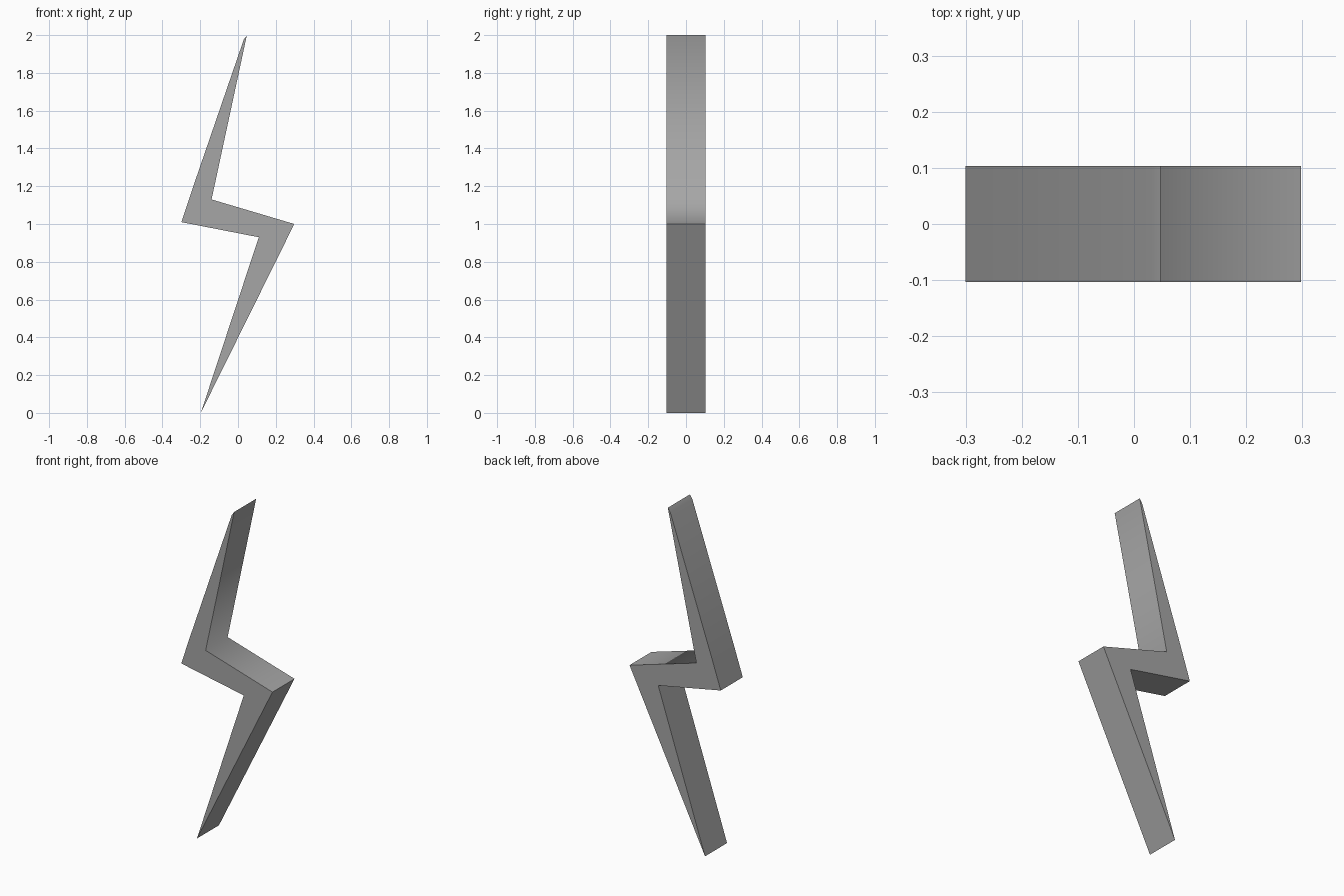
import bpy
import bmesh
import math

cube = bpy.data.objects.get("Cube")
if cube:
    bpy.data.objects.remove(cube, do_unlink=True)

HALF_DEPTH = 0.103

# Zigzag outline in x and z, anticlockwise from the upper tip
outline = [
    (0.047, 2.0), (0.03, 1.975), (-0.24, 1.19), (-0.3, 1.01),
    (0.11, 0.93), (-0.197, 0.0), (0.298, 1.0), (-0.14, 1.13),
]

# Plain grey surface
grey = bpy.data.materials.new("grey")
grey.use_nodes = True
colour = (0.38, 0.38, 0.38, 1)
grey.diffuse_color = colour
shader = next(n for n in grey.node_tree.nodes if n.type == "BSDF_PRINCIPLED")
shader.inputs["Base Color"].default_value = colour

# Bolt: front outline extruded straight to the back
bm = bmesh.new()
front = bm.faces.new([bm.verts.new((x, -HALF_DEPTH, z)) for x, z in outline])
result = bmesh.ops.extrude_face_region(bm, geom=[front], use_keep_orig=True)
moved = [v for v in result["geom"] if isinstance(v, bmesh.types.BMVert)]
bmesh.ops.translate(bm, vec=(0, 2 * HALF_DEPTH, 0), verts=moved)
bmesh.ops.recalc_face_normals(bm, faces=bm.faces)
mesh = bpy.data.meshes.new("lightning_bolt")
bm.to_mesh(mesh)
bm.free()
mesh.materials.append(grey)

bolt = bpy.data.objects.new("lightning_bolt", mesh)
bpy.context.collection.objects.link(bolt)

# Blend the inner bend and upper tip, keep the rims and points sharp
bpy.ops.object.select_all(action="DESELECT")
bolt.select_set(True)
bpy.context.view_layer.objects.active = bolt
bpy.ops.object.shade_smooth_by_angle(angle=math.radians(88))
